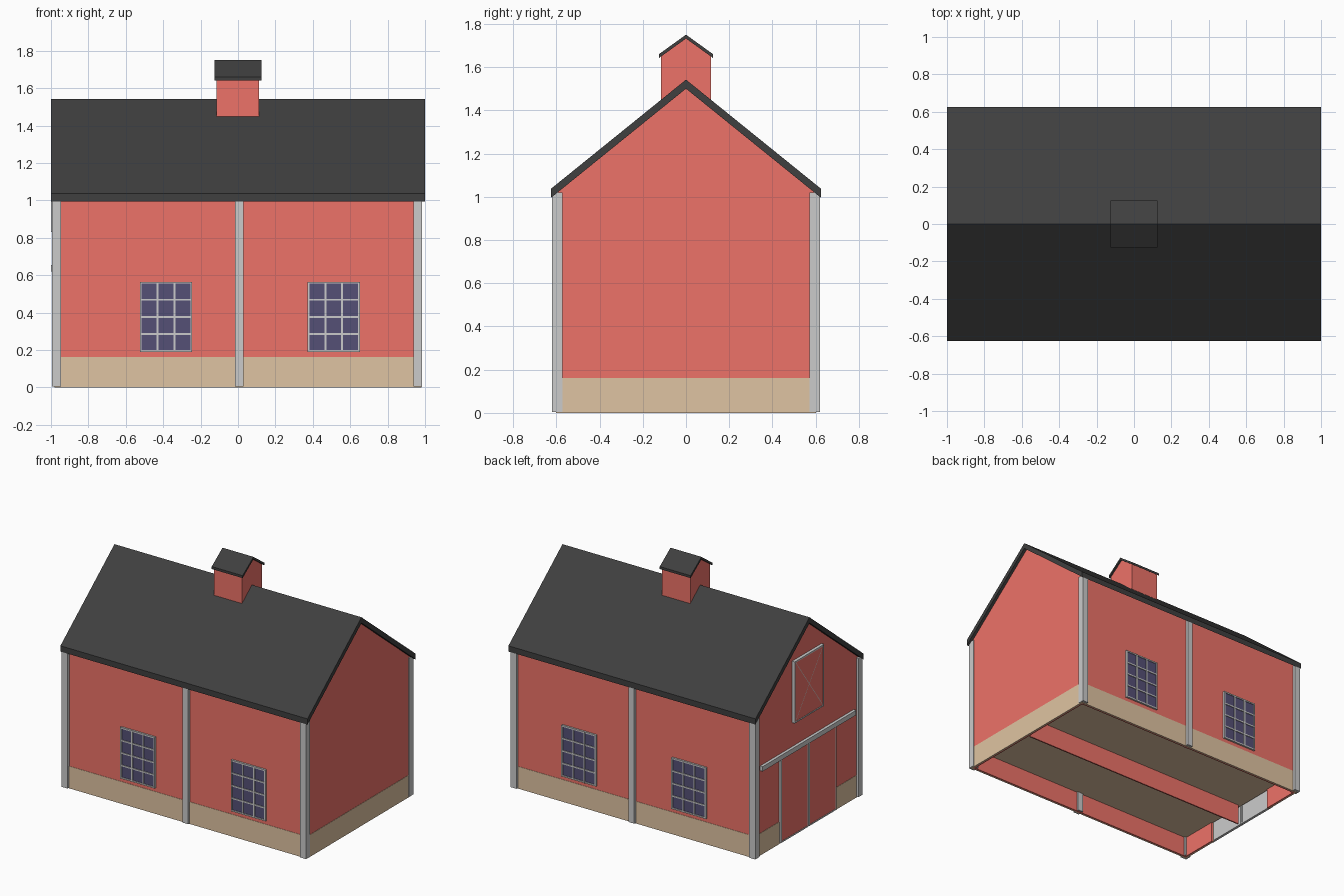
import bpy, bmesh
from mathutils import Vector

if "Cube" in bpy.data.objects:
    bpy.data.objects.remove(bpy.data.objects["Cube"])


def material(name, r, g, b):
    m = bpy.data.materials.new(name)
    m.diffuse_color = (r, g, b, 1)
    m.use_nodes = True
    m.node_tree.nodes["Principled BSDF"].inputs["Base Color"].default_value = m.diffuse_color
    return m


RED = material("barn_red", 0.85, 0.17, 0.14)
TAN = material("stone_tan", 0.74, 0.55, 0.36)
DARK = material("roof_dark", 0.05, 0.05, 0.05)
NAVY = material("glass_navy", 0.09, 0.08, 0.18)


def finish(name, bm, mat=None):
    bmesh.ops.recalc_face_normals(bm, faces=bm.faces)
    me = bpy.data.meshes.new(name)
    bm.to_mesh(me)
    bm.free()
    if mat:
        me.materials.append(mat)
    ob = bpy.data.objects.new(name, me)
    bpy.context.collection.objects.link(ob)
    return ob


def boxes(name, items, mat=None):
    """One object made of boxes, each (x0, x1, y0, y1, z0, z1)."""
    bm = bmesh.new()
    for x0, x1, y0, y1, z0, z1 in items:
        vs = bmesh.ops.create_cube(bm, size=1)["verts"]
        for v in vs:
            v.co = Vector(((x0 + x1) / 2 + v.co.x * (x1 - x0),
                           (y0 + y1) / 2 + v.co.y * (y1 - y0),
                           (z0 + z1) / 2 + v.co.z * (z1 - z0)))
    return finish(name, bm, mat)


def prism(name, profile, x0, x1, mat=None):
    """Extrude a (y, z) profile along x."""
    bm = bmesh.new()
    face = bm.faces.new([bm.verts.new((x0, y, z)) for y, z in profile])
    ext = bmesh.ops.extrude_face_region(bm, geom=[face])["geom"]
    bmesh.ops.translate(bm, vec=(x1 - x0, 0, 0),
                        verts=[g for g in ext if isinstance(g, bmesh.types.BMVert)])
    return finish(name, bm, mat)


def gable_roof(name, x0, x1, half, ridge, eave, thick):
    prism(name, [(-half, eave), (0, ridge), (half, eave), (half, eave - thick),
                 (0, ridge - thick), (-half, eave - thick)], x0, x1, DARK)


# Body and roof
prism("barn_body", [(-0.6, 0.16), (0.6, 0.16), (0.6, 1.02), (0, 1.503), (-0.6, 1.02)],
      -0.978, 0.978, RED)
gable_roof("main_roof", -1, 1, 0.625, 1.542, 1.037, 0.042)

# Cupola
prism("cupola_body", [(-0.115, 1.4), (0.115, 1.4), (0.115, 1.65), (0, 1.732), (-0.115, 1.65)],
      -0.115, 0.113, RED)
gable_roof("cupola_roof", -0.125, 0.125, 0.125, 1.75, 1.66, 0.018)

# Stone base with a door gap on the left, its inner lining, floor and centre divider
W, D, G, T = 0.98, 0.602, 0.3, 0.01


def base_ring(w, d, top):
    return [(-w, w, -d, -d + T, 0, top), (-w, w, d - T, d, 0, top),
            (w - T, w, -d + T, d - T, 0, top),
            (-w, -w + T, -d + T, -G, 0, top), (-w, -w + T, G, d - T, 0, top)]


boxes("stone_base", base_ring(W, D, 0.162), TAN)
boxes("base_lining", base_ring(W - T, D - T, 0.15), RED)
boxes("floor", [(-W + T, W - T, -D + T, D - T, 0.15, 0.159)], TAN)
boxes("floor_divider", [(-0.95, 0.95, -0.005, 0.005, 0, 0.15)], RED)

# Corner posts and middle posts
posts = []
for s in (-1, 1):
    y0, y1 = sorted((s * 0.572, s * 0.62))
    posts += [(-0.995, -0.946, y0, y1, 0.005, 1.02), (0.938, 0.985, y0, y1, 0.005, 1.02),
              (-0.015, 0.03, y0, y1, 0.005, 1.02)]
boxes("posts", posts)


# Windows, four rows of three panes
def window(name, x, side):
    w, z0, z1, f = 0.14, 0.19, 0.565, 0.01

    def bar(xa, xb, za, zb, out):
        ya, yb = sorted((side * 0.59, side * out))
        return (xa, xb, ya, yb, za, zb)
    bars = []
    for i in range(4):
        c = x - w + f / 2 + i * (2 * w - f) / 3
        bars.append(bar(c - f / 2, c + f / 2, z0, z1, 0.614))
    for i in range(5):
        c = z0 + f / 2 + i * (z1 - z0 - f) / 4
        bars.append(bar(x - w, x + w, c - f / 2, c + f / 2, 0.6135))
    boxes(name + "_frame", bars)
    boxes(name + "_glass", [bar(x - w + 0.004, x + w - 0.004, z0 + 0.004, z1 - 0.004, 0.608)], NAVY)


for label, x, side in (("front_left", -0.385, -1), ("front_right", 0.512, -1),
                       ("back_left", 0.44, 1), ("back_right", -0.45, 1)):
    window(label + "_window", x, side)


# Doors on the left gable: grey frame and back with a red panel
def door(name, y0, y1, z0, z1, out):
    f = 0.01
    boxes(name + "_frame", [(out, -0.975, y0, y0 + f, z0, z1), (out, -0.975, y1 - f, y1, z0, z1),
                            (out, -0.975, y0 + f, y1 - f, z0, z0 + f),
                            (out, -0.975, y0 + f, y1 - f, z1 - f, z1),
                            (-0.982, -0.979, y0 + f, y1 - f, z0 + f, z1 - f)])
    boxes(name + "_panel", [(out + 0.002, -0.982, y0 + f, y1 - f, z0 + f, z1 - f)], RED)


door("sliding_door_a", 0.002, 0.32, 0.01, 0.63, -0.994)
door("sliding_door_b", -0.32, -0.002, 0.01, 0.63, -0.994)
door("loft_door", -0.17, 0.17, 0.83, 1.28, -1.0)
boxes("door_rail", [(-0.999, -0.975, -0.54, 0.54, 0.62, 0.655)])

# Cross brace on the loft door
bm = bmesh.new()
for s in (-1, 1):
    bm.faces.new([bm.verts.new((-0.9985, s * y, z)) for y, z in
                  ((-0.16, 0.84), (-0.155, 0.84), (0.16, 1.27), (0.155, 1.27))])
finish("loft_brace", bm)
